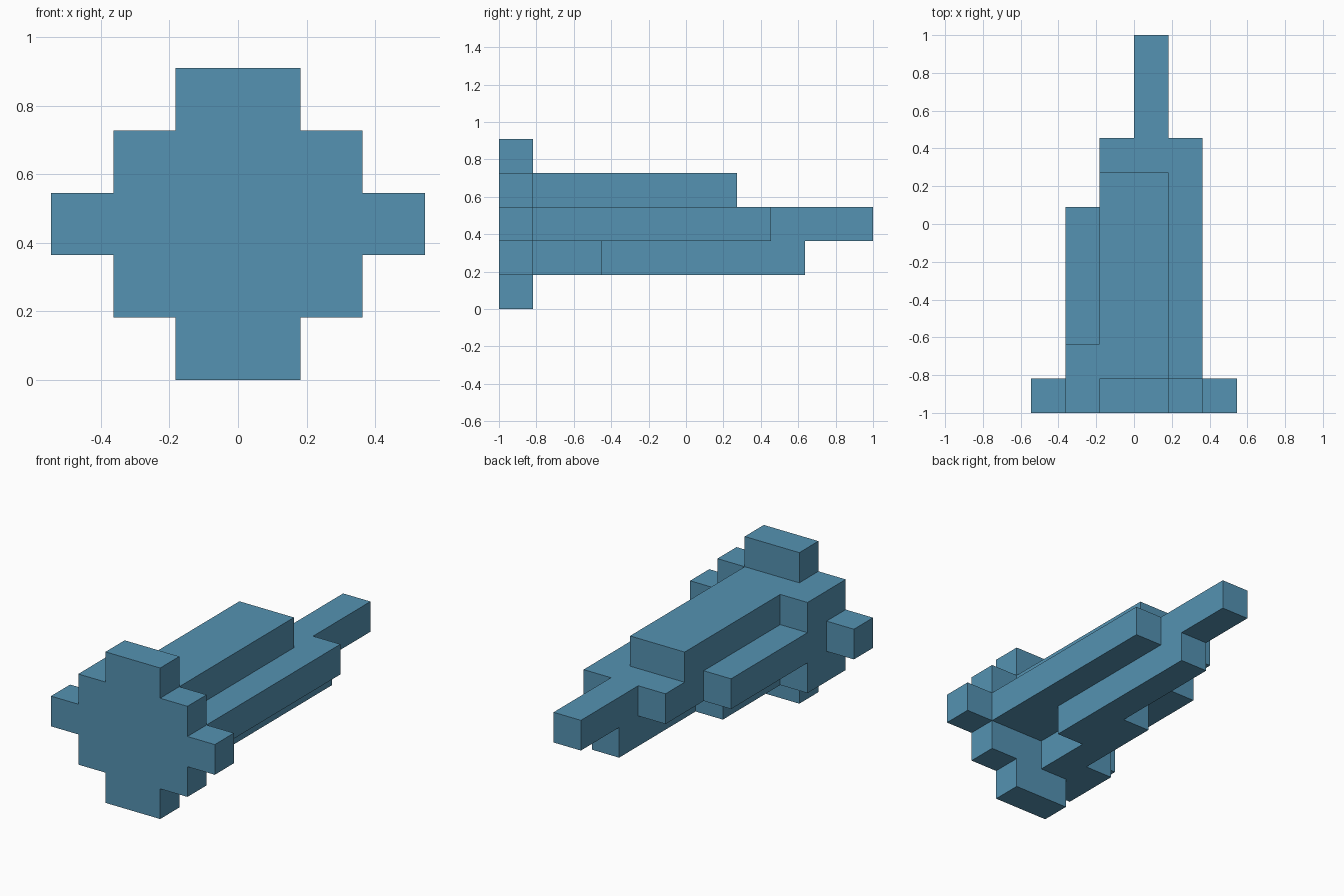
import bpy, bmesh
from mathutils import Vector

cube = bpy.data.objects.get("Cube")
if cube:
    bpy.data.objects.remove(cube, do_unlink=True)

U = 2 / 11                      # edge length of one block

# Boxes in block units: (x0, x1), (y0, y1), (z0, z1)
face_plate = [((-h, h), (0, 1), (z, z + 1)) for z, h in enumerate((1, 2, 3, 2, 1))]
upper_bars = [((-1, 1), (1, 7), (3, 4)),
              ((-2, -1), (1, 2), (3, 4))]
middle_bars = [((-1, 2), (1, 8), (2, 3)),
               ((0, 1), (8, 11), (2, 3)),
               ((-2, -1), (1, 6), (2, 3))]
lower_bars = [((0, 1), (3, 9), (1, 2)),
              ((-1, 0), (1, 5), (1, 2)),
              ((-2, -1), (1, 2), (1, 2))]


def fill(boxes):
    """Set of unit cells covered by the boxes."""
    return {(x, y, z) for bx, by, bz in boxes
            for x in range(*bx) for y in range(*by) for z in range(*bz)}


def build_shell(name, cells, material):
    """One clean outer skin around the cells, flat areas merged."""
    bm = bmesh.new()
    for cell in cells:
        for axis in range(3):
            for side in (-1, 1):
                n = [0, 0, 0]
                n[axis] = side
                if tuple(c + d for c, d in zip(cell, n)) in cells:
                    continue
                u, v = Vector(), Vector()
                u[(axis + 1) % 3] = v[(axis + 2) % 3] = 0.5
                mid = Vector(cell) + Vector((0.5, 0.5, 0.5)) + Vector(n) * 0.5
                loop = [mid - u - v, mid + u - v, mid + u + v, mid - u + v]
                bm.faces.new([bm.verts.new(p) for p in loop[::side]])
    bmesh.ops.remove_doubles(bm, verts=bm.verts, dist=0.01)
    bmesh.ops.dissolve_limit(bm, angle_limit=0.01, verts=bm.verts, edges=bm.edges)
    for vert in bm.verts:
        vert.co = vert.co * U - Vector((0, 1, 0))
    mesh = bpy.data.meshes.new(name)
    bm.to_mesh(mesh)
    bm.free()
    mesh.materials.append(material)
    obj = bpy.data.objects.new(name, mesh)
    bpy.context.collection.objects.link(obj)
    return obj


# Single blue material
blue = bpy.data.materials.new("steel_blue")
blue.use_nodes = True
color = (0.089, 0.288, 0.445, 1)
blue.diffuse_color = color
blue.node_tree.nodes["Principled BSDF"].inputs["Base Color"].default_value = color

# Stepped plate with the bars running back from it, joined into one solid
build_shell("stepped_plate_with_bars",
            fill(face_plate + upper_bars + middle_bars + lower_bars), blue)
